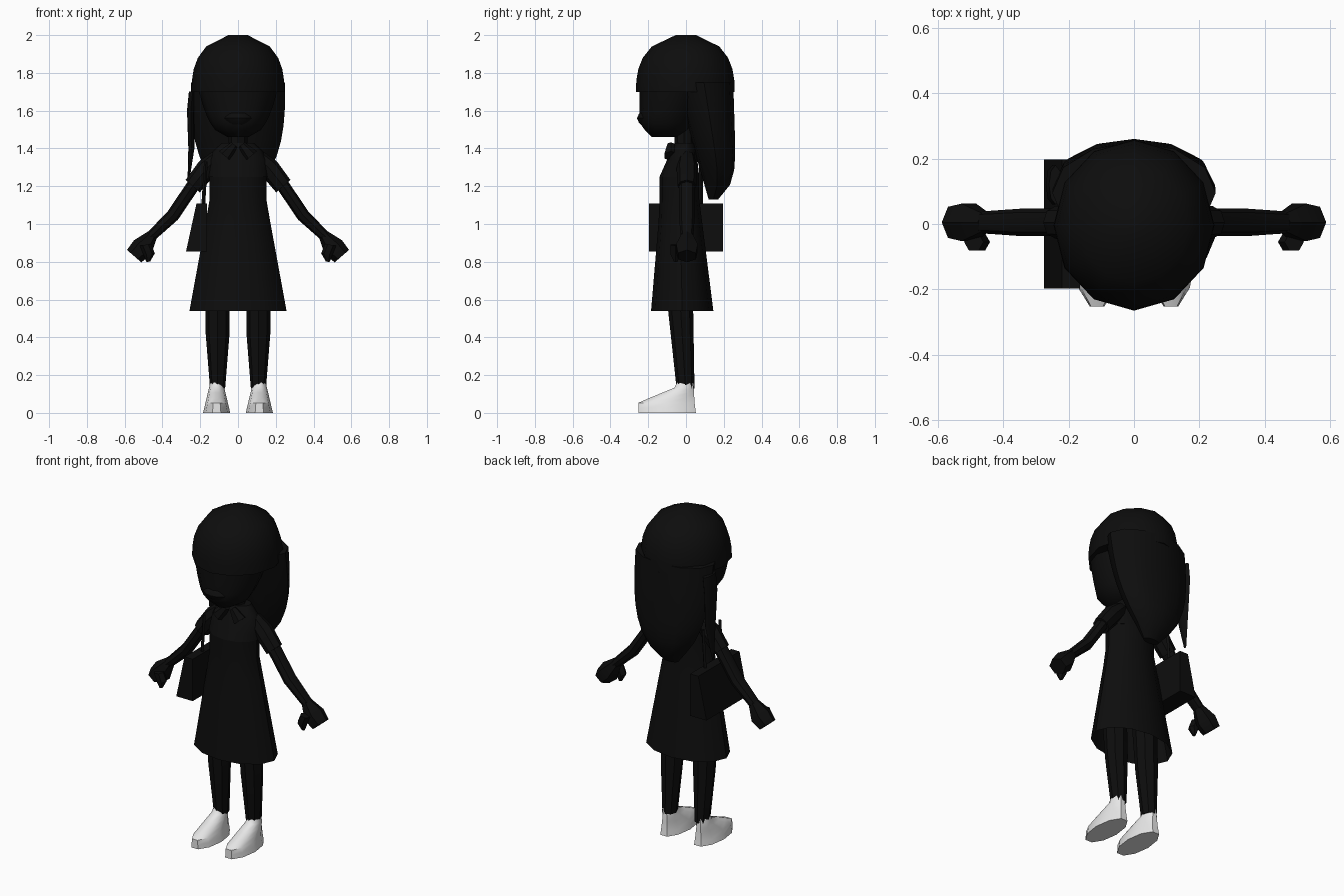
import bpy, bmesh, math
from mathutils import Vector

cube = bpy.data.objects.get("Cube")
if cube:
    bpy.data.objects.remove(cube, do_unlink=True)


def material(name, grey):
    colour = (grey, grey, grey, 1)
    made = bpy.data.materials.new(name)
    made.use_nodes = True
    made.diffuse_color = colour
    shader = next(node for node in made.node_tree.nodes if node.type == "BSDF_PRINCIPLED")
    shader.inputs["Base Color"].default_value = colour
    return made


BLACK = material("black", 0.004)
WHITE = material("shoe white", 0.8)


def loft(name, rings, surface=BLACK, open_bottom=False):
    """Skin a list of equally long point rings and close the ends."""
    mesh_data = bmesh.new()
    rows = [[mesh_data.verts.new(point) for point in ring] for ring in rings]
    for lower, upper in zip(rows, rows[1:]):
        for i in range(len(lower)):
            mesh_data.faces.new((lower[i - 1], lower[i], upper[i], upper[i - 1]))
    if not open_bottom:
        mesh_data.faces.new(rows[0])
    mesh_data.faces.new(rows[-1])
    bmesh.ops.recalc_face_normals(mesh_data, faces=mesh_data.faces)
    mesh = bpy.data.meshes.new(name)
    mesh_data.to_mesh(mesh)
    mesh_data.free()
    mesh.materials.append(surface)
    part = bpy.data.objects.new(name, mesh)
    bpy.context.collection.objects.link(part)
    bpy.ops.object.select_all(action="DESELECT")
    part.select_set(True)
    bpy.context.view_layer.objects.active = part
    bpy.ops.object.shade_smooth_by_angle(angle=math.radians(40))


def ellipse(centre, across, deep, sides):
    angles = [math.tau * i / sides for i in range(sides)]
    return [Vector(centre) + Vector(across) * math.cos(a) + Vector(deep) * math.sin(a)
            for a in angles]


def stack(name, bottom, top, steps, shape, x=0, sides=12, **options):
    """Level rings; shape(t) gives half width, front y and back y."""
    rings = []
    for i in range(steps + 1):
        t = i / steps
        width, front, back = shape(t)
        centre = (x, (front + back) / 2, bottom + (top - bottom) * t)
        rings.append(ellipse(centre, (width, 0, 0), (0, (back - front) / 2, 0), sides))
    loft(name, rings, **options)


def limb(name, side, stations, y=0.005, depth=1, sides=8):
    """Tube in the xz plane; each station is x, z and radius."""
    first, last = stations[0], stations[-1]
    along = Vector((last[0] - first[0], 0, last[1] - first[1])).normalized()
    loft(name, [ellipse((side * x, y, z), (-side * along.z * r, 0, along.x * r),
                        (0, depth * r, 0), sides) for x, z, r in stations])


# Dress: flared skirt open at the hem, then bodice and neck
def skirt_shape(t):
    return (max(0.15, 0.257 - 0.13 * t),
            -max(0.14, 0.185 - 0.06 * t),
            max(0.07, 0.145 - 0.09 * t))


def bodice_shape(t):
    return 0.155 - 0.07 * t ** 4, -0.14 + 0.08 * t, 0.07 - 0.02 * t


stack("skirt", 0.54, 1.25, 6, skirt_shape, open_bottom=True)
stack("bodice", 1.25, 1.43, 4, bodice_shape)
stack("neck", 1.4, 1.52, 1, lambda t: (0.05, -0.06, 0.04), sides=8)


# Head with a narrow chin and a small muzzle
def head_shape(t):
    return 0.22 * (t + 0.01) ** 0.3, -min(0.245, 0.18 + 0.3 * t), 0.16 * t ** 0.5 - 0.04


def muzzle_shape(t):
    swell = math.sin(math.pi * (0.1 + 0.8 * t))
    return 0.08 * swell, -0.2 - 0.06 * swell, -0.15


stack("head", 1.46, 1.76, 8, head_shape)
stack("muzzle", 1.51, 1.61, 4, muzzle_shape)


# Hair: blunt crown with a fringe, long rounded back and one side strand
def crown_shape(t):
    size = max(0.03, 1 - t ** 2.5) ** 0.45
    return 0.246 * size, -0.265 * size, 0.258 * size


def back_hair_shape(t):
    return (0.25 * max(0.1, 1 - t ** 3) ** 0.7,
            0.18 * t - 0.06,
            0.25 + 0.02 * t - 0.1 * t ** 8)


stack("hair_crown", 1.7, 2, 5, crown_shape)
stack("hair_back", 1.75, 1.13, 8, back_hair_shape)
limb("hair_strand", -1, [(0.24, 1.7, 0.02), (0.25, 1.6, 0.02),
                         (0.247, 1.4, 0.016), (0.265, 1.2, 0.003)], y=0.12, depth=3)


# Legs and shoes
def leg_shape(t):
    return 0.04 + 0.024 * min(1, 2 * t), -0.05 - 0.065 * t, 0.045 - 0.01 * t


def shoe_shape(t):
    slope = min(1, max(0, 1.9 * t - 0.65))
    return 0.072 - 0.038 * t, -0.26 + 0.21 * slope, 0.06 - 0.02 * t


for side, label in ((1, "left"), (-1, "right")):
    stack(label + "_leg", 0.13, 0.73, 4, leg_shape, x=0.108 * side, sides=8)
    stack(label + "_shoe", 0, 0.16, 6, shoe_shape, x=0.113 * side, sides=10, surface=WHITE)

    # Sleeve, arm, mitten hand and thumb
    limb(label + "_sleeve", side, [(0.1, 1.36, 0.04), (0.165, 1.295, 0.055), (0.24, 1.2, 0.05)])
    limb(label + "_arm", side, [(0.22, 1.23, 0.035), (0.345, 1.045, 0.035), (0.465, 0.93, 0.028)],
         depth=1.2)
    limb(label + "_hand", side, [(0.455, 0.94, 0.03), (0.505, 0.875, 0.06), (0.55, 0.83, 0.05)],
         depth=1.1, sides=6)
    limb(label + "_thumb", side, [(0.49, 0.89, 0.03), (0.47, 0.84, 0.03), (0.475, 0.8, 0.01)],
         y=-0.055, sides=6)

    # Collar flap
    limb(label + "_collar", side, [(0.02, 1.42, 0.02), (0.07, 1.36, 0.04)], y=-0.08, sides=6)


# Wedge shaped shoulder bag with two straps
def bag_ring(z, outer, inner=-0.165, half=0.197):
    return [(outer, -half, z), (inner, -half, z), (inner, half, z), (outer, half, z)]


loft("bag", [bag_ring(0.855, -0.275), bag_ring(1.108, -0.22)])
for label, y in (("front_strap", -0.08), ("back_strap", 0.08)):
    limb(label, -1, [(0.185, 1.08, 0.01), (0.17, 1.33, 0.01)], y=y, sides=4)
